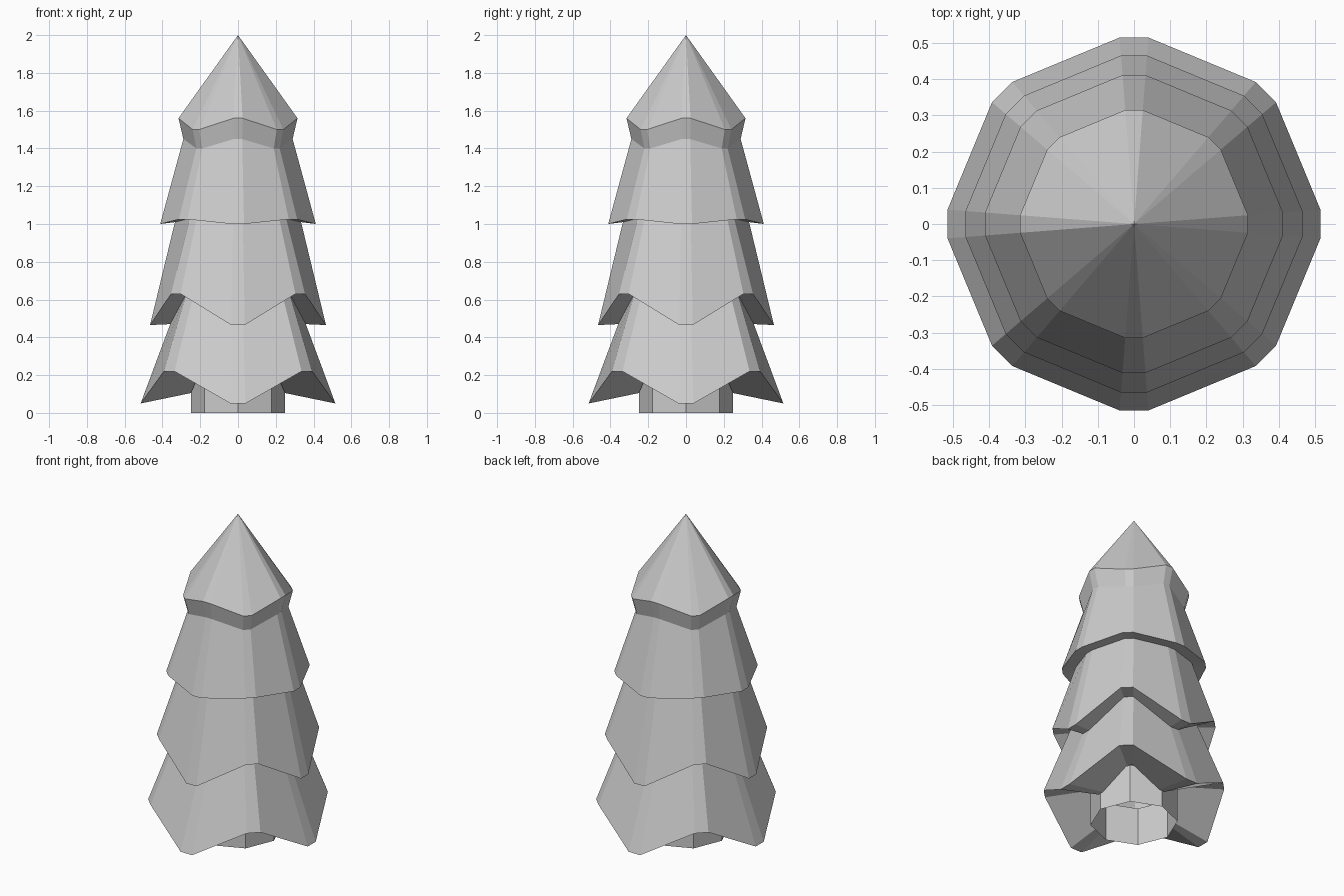
import bpy, bmesh, math

if "Cube" in bpy.data.objects:
    bpy.data.objects.remove(bpy.data.objects["Cube"])

mat = bpy.data.materials.new("light grey")
mat.diffuse_color = (0.6, 0.6, 0.6, 1)
mat.use_nodes = True
mat.node_tree.nodes["Principled BSDF"].inputs["Base Color"].default_value = mat.diffuse_color


def make_object(name, bm):
    bmesh.ops.recalc_face_normals(bm, faces=bm.faces)
    me = bpy.data.meshes.new(name)
    bm.to_mesh(me)
    bm.free()
    me.materials.append(mat)
    ob = bpy.data.objects.new(name, me)
    bpy.context.collection.objects.link(ob)
    return ob


def ring(bm, r, z_side, z_diag):
    """Bevelled octagon whose corners alternate between two heights."""
    verts = []
    for i in range(8):
        z = z_diag if i % 2 else z_side
        for off in (-4.4, 4.4):
            a = math.radians(45 * i + off)
            verts.append(bm.verts.new((r * math.cos(a), r * math.sin(a), z)))
    return verts


def bridge(bm, a, b):
    n = len(a)
    for i in range(n):
        j = (i + 1) % n
        bm.faces.new((a[i], a[j], b[j], b[i]))


# Foliage: radius, height at the four sides, height at the diagonals
profile = [
    (0.25, 0.105, 0.24),   # underside at the trunk
    (0.517, 0.05, 0.22),   # bottom tier rim
    (0.36, 0.47, 0.63),
    (0.467, 0.465, 0.63),  # second tier rim
    (0.335, 1.01, 1.03),
    (0.413, 1.0, 1.025),   # third tier rim
    (0.29, 1.45, 1.40),
    (0.316, 1.56, 1.50),   # top tier rim
]
bm = bmesh.new()
rings = [ring(bm, *p) for p in profile]
for lower, upper in zip(rings, rings[1:]):
    bridge(bm, lower, upper)
apex = bm.verts.new((0, 0, 2))
top = rings[-1]
for i in range(len(top)):
    bm.faces.new((top[i], top[(i + 1) % len(top)], apex))
make_object("foliage", bm)

# Trunk: open eight-sided tube
bm = bmesh.new()
tube = [[bm.verts.new((0.25 * math.cos(i * math.pi / 4),
                       0.25 * math.sin(i * math.pi / 4), z)) for i in range(8)]
        for z in (0, 0.24)]
bridge(bm, *tube)
make_object("trunk", bm)
